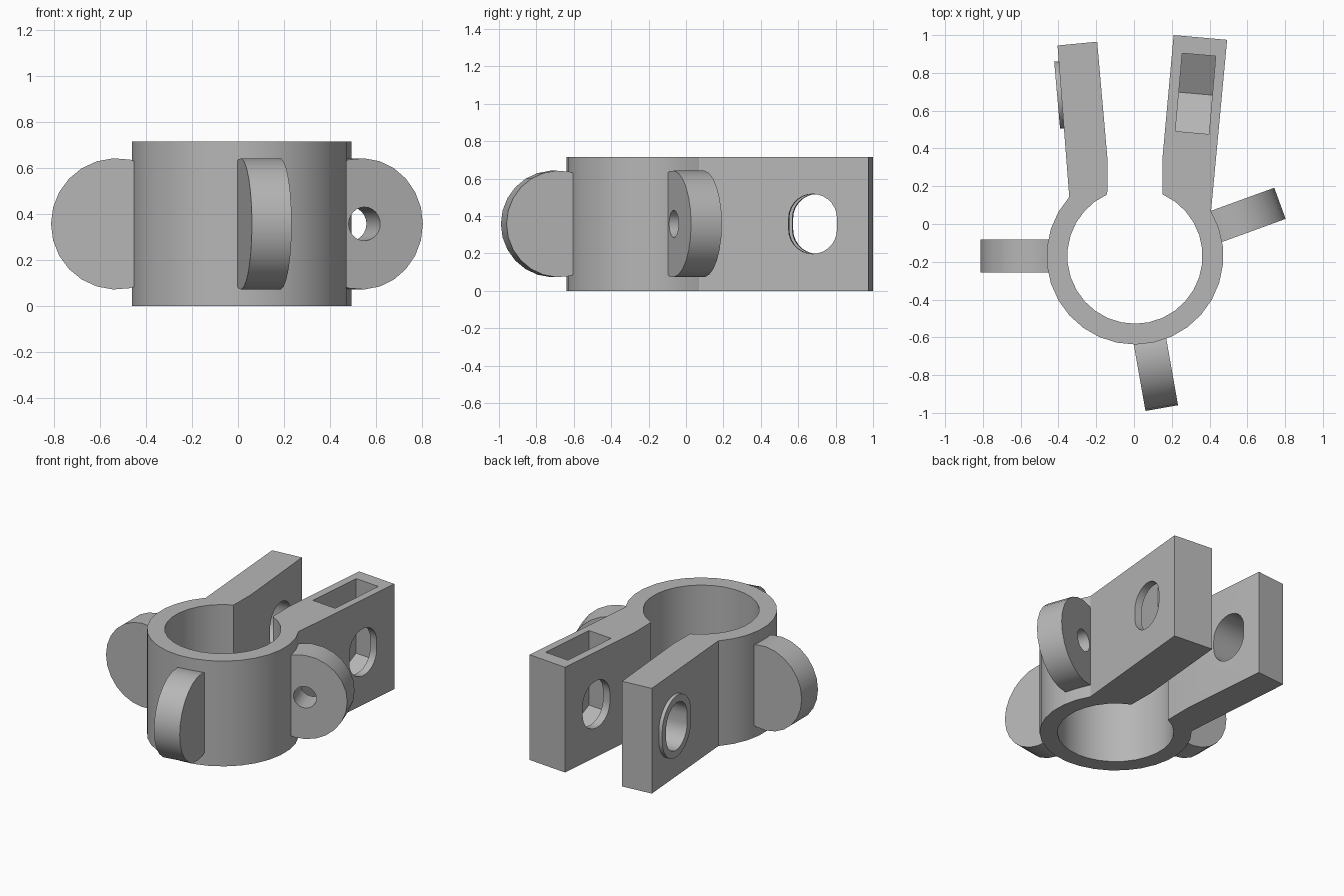
import bpy, bmesh
from math import sin, cos, radians, pi
from mathutils import Matrix, Vector

cube = bpy.data.objects.get("Cube")
if cube:
    bpy.data.objects.remove(cube, do_unlink=True)

H = 0.715                       # height of the clamp
MID = H / 2
CENTRE = Vector((0.005, -0.17, 0))
R_OUT, R_IN = 0.468, 0.358

grey = bpy.data.materials.new("plain_grey")
grey.use_nodes = True
grey.diffuse_color = (0.47, 0.47, 0.47, 1)
grey.node_tree.nodes["Principled BSDF"].inputs["Base Color"].default_value = grey.diffuse_color


def frame(angle, origin):
    """u points along the angle, v is up, w is across."""
    a = radians(angle)
    u, v = Vector((cos(a), sin(a), 0)), Vector((0, 0, 1))
    m = Matrix((u, v, u.cross(v))).transposed().to_4x4()
    return Matrix.Translation(origin) @ m


def arc(cu, cv, r, start, end, n):
    steps = [radians(start + (end - start) * i / n) for i in range(n + 1)]
    return [(cu + r * cos(t), cv + r * sin(t)) for t in steps]


def slot(r, straight):
    h = straight / 2
    return arc(0, MID + h, r, 0, 180, 14) + arc(0, MID - h, r, 180, 360, 14)


def prism(name, points, depth, matrix, shift=0.0):
    """Extrude a closed outline along w, centred on shift."""
    bm = bmesh.new()
    face = bm.faces.new([bm.verts.new((u, v, shift - depth / 2)) for u, v in points])
    side = bmesh.ops.extrude_face_region(bm, geom=[face])
    verts = [g for g in side["geom"] if isinstance(g, bmesh.types.BMVert)]
    bmesh.ops.translate(bm, verts=verts, vec=(0, 0, depth))
    bm.transform(matrix)
    bmesh.ops.recalc_face_normals(bm, faces=bm.faces)
    mesh = bpy.data.meshes.new(name)
    bm.to_mesh(mesh)
    bm.free()
    mesh.materials.append(grey)
    ob = bpy.data.objects.new(name, mesh)
    bpy.context.collection.objects.link(ob)
    return ob


def cut(ob, cutters):
    for c in cutters:
        mod = ob.modifiers.new("cut", "BOOLEAN")
        mod.operation, mod.solver, mod.object = "DIFFERENCE", "EXACT", c
    graph = bpy.context.evaluated_depsgraph_get()
    mesh = bpy.data.meshes.new_from_object(ob.evaluated_get(graph))
    ob.modifiers.clear()
    ob.data = mesh


# open ring with two splayed arms
outline = (
    arc(CENTRE.x, CENTRE.y, R_OUT, 138, 390.6, 21)
    + [(0.493, 0.975), (0.21, 1.0), (0.15, 0.34)]
    + arc(CENTRE.x, CENTRE.y, R_IN, 65.8, -245.8, 26)
    + [(-0.14, 0.34), (-0.195, 0.965), (-0.405, 0.945)]
)
body = prism("clamp_body", outline, H, Matrix.Translation((0, 0, MID)))

# raised rim on the outside of the right arm
right_arm = frame(95, (-0.382, 0.684, 0))
rim = prism("arm_rim", slot(0.178, 0.06), 0.05, right_arm)

# bolt slots through both arms, and a nut pocket open at the top
left_arm = frame(85, (0.326, 0.69, 0))
right_slot = prism("right_slot_cutter", slot(0.13, 0.06), 0.5, right_arm, 0.1)
left_slot = prism("left_slot_cutter", slot(0.13, 0.06), 0.5, left_arm)
half = 0.207
low = MID - 0.03 - half * 0.577
pocket_outline = [(-half, 1), (-half, low), (0, low - half * 0.577), (half, low), (half, 1)]
pocket = prism("nut_pocket_cutter", pocket_outline, 0.178, left_arm)
cut(body, [right_slot, pocket, left_slot])
cut(rim, [right_slot])
cutters = [right_slot, left_slot, pocket]
parts = [body, rim]

# three rounded lugs around the ring, each with a bolt hole
inset = 0.001
for name, angle in (("right_lug", 180), ("front_lug", -80), ("left_lug", 20)):
    place = frame(angle, CENTRE)
    outline = [(0.4, H - inset), (0.4, inset), (0.457, inset)]
    outline += arc(0.532, MID, 0.285, -116, 116, 16) + [(0.457, H - inset)]
    lug = prism(name, outline, 0.175, place)
    hole = prism("hole_cutter", arc(0.547, MID, 0.073, 0, 345, 23), 0.4, place)
    cut(lug, [hole])
    cutters.append(hole)
    parts.append(lug)

for c in cutters:
    bpy.data.objects.remove(c, do_unlink=True)

# smooth curved walls, sharp corners
bpy.ops.object.select_all(action="DESELECT")
for ob in parts:
    ob.select_set(True)
bpy.context.view_layer.objects.active = body
bpy.ops.object.shade_smooth_by_angle(angle=radians(22))
